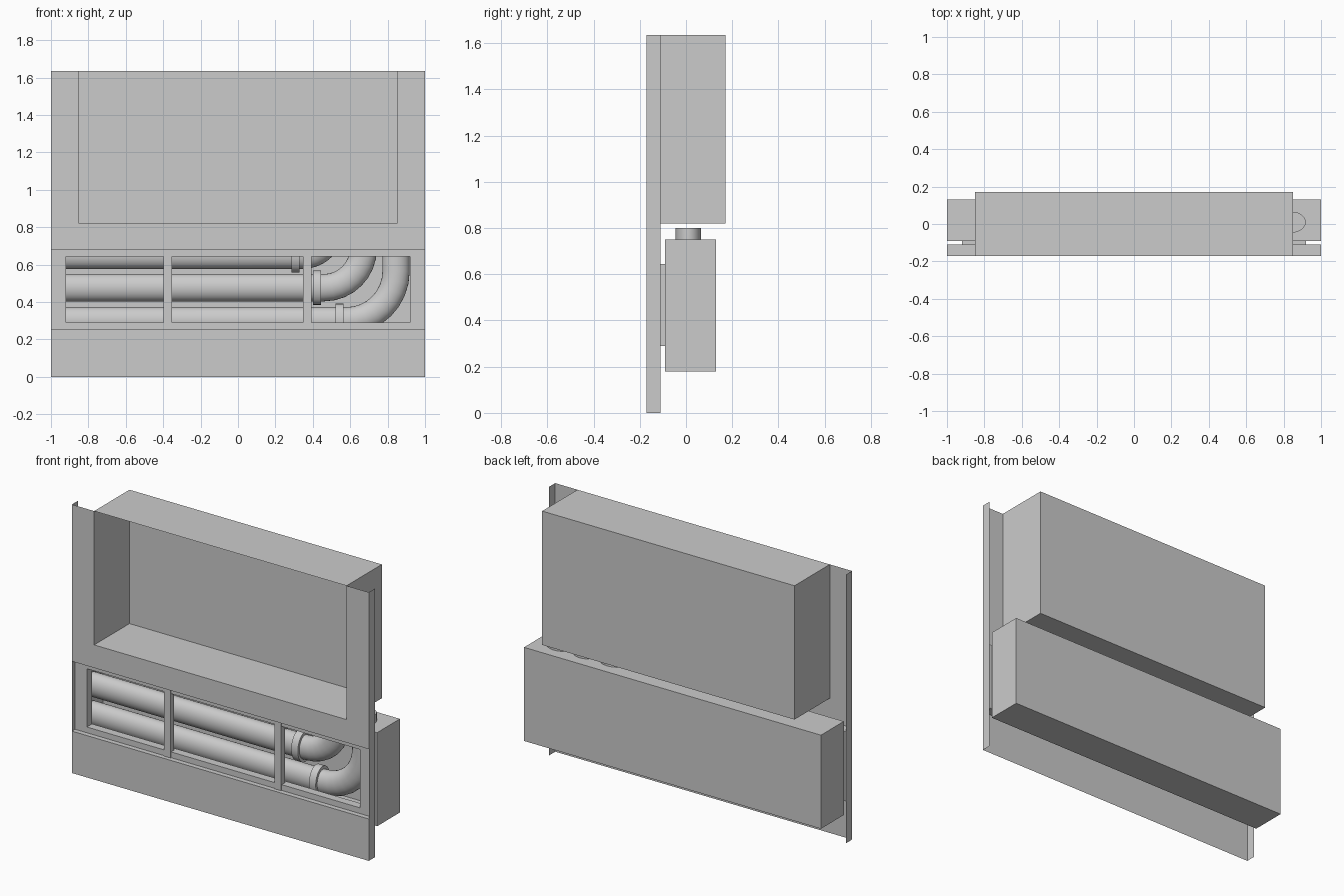
import bpy, bmesh, math

cube = bpy.data.objects.get("Cube")
if cube:
    bpy.data.objects.remove(cube, do_unlink=True)

grey = bpy.data.materials.new("light_grey")
grey.use_nodes = True
grey.diffuse_color = (0.6, 0.6, 0.6, 1)
grey.node_tree.nodes["Principled BSDF"].inputs["Base Color"].default_value = (0.6, 0.6, 0.6, 1)

ALL = "left right front back bottom top"


def add_box(bm, x, y, z, sides=ALL):
    """Box between the given ranges, keeping only the named sides."""
    v = [[[bm.verts.new((a, b, c)) for c in z] for b in y] for a in x]
    quads = {
        "left": (v[1][0][0], v[1][1][0], v[1][1][1], v[1][0][1]),
        "right": (v[0][0][0], v[0][0][1], v[0][1][1], v[0][1][0]),
        "front": (v[0][0][0], v[1][0][0], v[1][0][1], v[0][0][1]),
        "back": (v[0][1][0], v[0][1][1], v[1][1][1], v[1][1][0]),
        "bottom": (v[0][0][0], v[0][1][0], v[1][1][0], v[1][0][0]),
        "top": (v[0][0][1], v[1][0][1], v[1][1][1], v[0][1][1]),
    }
    for side in sides.split():
        bm.faces.new(quads[side])


def finish(bm, name, smooth=False):
    loose = [v for v in bm.verts if not v.link_faces]
    bmesh.ops.delete(bm, geom=loose, context='VERTS')
    bmesh.ops.remove_doubles(bm, verts=bm.verts, dist=0.0001)
    mesh = bpy.data.meshes.new(name)
    bm.to_mesh(mesh)
    bm.free()
    mesh.materials.append(grey)
    obj = bpy.data.objects.new(name, mesh)
    bpy.context.collection.objects.link(obj)
    if smooth:
        bpy.ops.object.select_all(action='DESELECT')
        obj.select_set(True)
        bpy.context.view_layer.objects.active = obj
        bpy.ops.object.shade_smooth_by_angle(angle=math.radians(40))
    return obj


def boxes(name, *parts):
    bm = bmesh.new()
    for part in parts:
        add_box(bm, *part)
    return finish(bm, name)


# Main sizes
FRONT, FOLD, BOX_FRONT, BOX_BACK, BACK = -0.17, -0.11, -0.09, 0.13, 0.17
SLOT = (0.255, 0.68)
HOLE = (0.29, 0.645)
HOLE_X = 0.92
NICHE_X, NICHE_Z, TOP = 0.85, 0.82, 1.635
SKIN = (FRONT, FOLD)

# Folded sheet panel: lower apron, band, side strips and side flanges
boxes("front_panel",
      ((-1, 1), SKIN, (0, SLOT[0]), "front top left right"),
      ((-1, 1), SKIN, SLOT, "left right"),
      ((-1, 1), SKIN, (SLOT[1], NICHE_Z), "front bottom left right"),
      ((-1, -NICHE_X), SKIN, (NICHE_Z, TOP), "front right"),
      ((NICHE_X, 1), SKIN, (NICHE_Z, TOP), "front left"))

# Upper recess, open at the front
boxes("upper_niche",
      ((-NICHE_X, NICHE_X), (FRONT, BACK), (NICHE_Z, TOP), "left right back bottom top"))

# Pipe housing with a rimmed opening and a short neck
DEPTH = (BOX_FRONT, BOX_BACK)
LOW, HIGH = 0.18, 0.75
boxes("pipe_housing",
      ((-1, 1), DEPTH, (LOW, HIGH), "left right back bottom top"),
      ((-1, 1), DEPTH, (LOW, HOLE[0]), "front"),
      ((-1, 1), DEPTH, (HOLE[1], HIGH), "front"),
      ((-1, -HOLE_X), DEPTH, HOLE, "front"),
      ((HOLE_X, 1), DEPTH, HOLE, "front"),
      ((-HOLE_X, HOLE_X), (FOLD, BOX_FRONT), HOLE, "left right bottom top"))

# Frame bars set into the slot
BAR = (-0.14, FOLD)
for side, x in (("right", (-1, -HOLE_X)), ("left", (HOLE_X, 1))):
    boxes(side + "_frame_post", (x, BAR, SLOT))
boxes("lower_frame_rail", ((-HOLE_X, HOLE_X), BAR, (SLOT[0], HOLE[0])))
boxes("upper_frame_rail", ((-HOLE_X, HOLE_X), BAR, (HOLE[1], SLOT[1])))
for side, x in (("right", -0.375), ("left", 0.37)):
    boxes(side + "_mullion", ((x - 0.022, x + 0.022), (BAR[0] - 0.005, FOLD), SLOT))


def tube(name, path, radius, depth, sides=24):
    """Oval tube along a path of (x, z, direction angle)."""
    bm = bmesh.new()
    rings = []
    for x, z, turn in path:
        ring = []
        for i in range(sides):
            a = math.tau * i / sides
            r = radius * math.cos(a)
            ring.append(bm.verts.new((x - r * math.sin(turn), 0.01 + depth * math.sin(a),
                                      z + r * math.cos(turn))))
        rings.append(ring)
    for lo, hi in zip(rings, rings[1:]):
        for i in range(sides):
            j = (i + 1) % sides
            bm.faces.new((lo[i], lo[j], hi[j], hi[i]))
    bm.faces.new(rings[0])
    bm.faces.new(reversed(rings[-1]))
    bmesh.ops.recalc_face_normals(bm, faces=bm.faces)
    return finish(bm, name, smooth=True)


# Three pipes, each with a collar and an elbow rising through the housing
for level, z, start, bend in (("lower", 0.30, 0.58, 0.265),
                              ("middle", 0.477, 0.46, 0.21),
                              ("upper", 0.65, 0.345, 0.15)):
    path = [(-0.99, z, 0)]
    steps = 8
    for i in range(steps + 1):
        a = math.pi / 2 * i / steps
        path.append((start + bend * math.sin(a), z + bend * (1 - math.cos(a)), a))
    if z + bend < 0.79:
        path.append((start + bend, 0.8, math.pi / 2))
    tube(level + "_pipe", path, 0.073, 0.056)
    end = start - 0.015
    tube(level + "_pipe_collar", [(end - 0.045, z, 0), (end, z, 0)], 0.092, 0.07)
